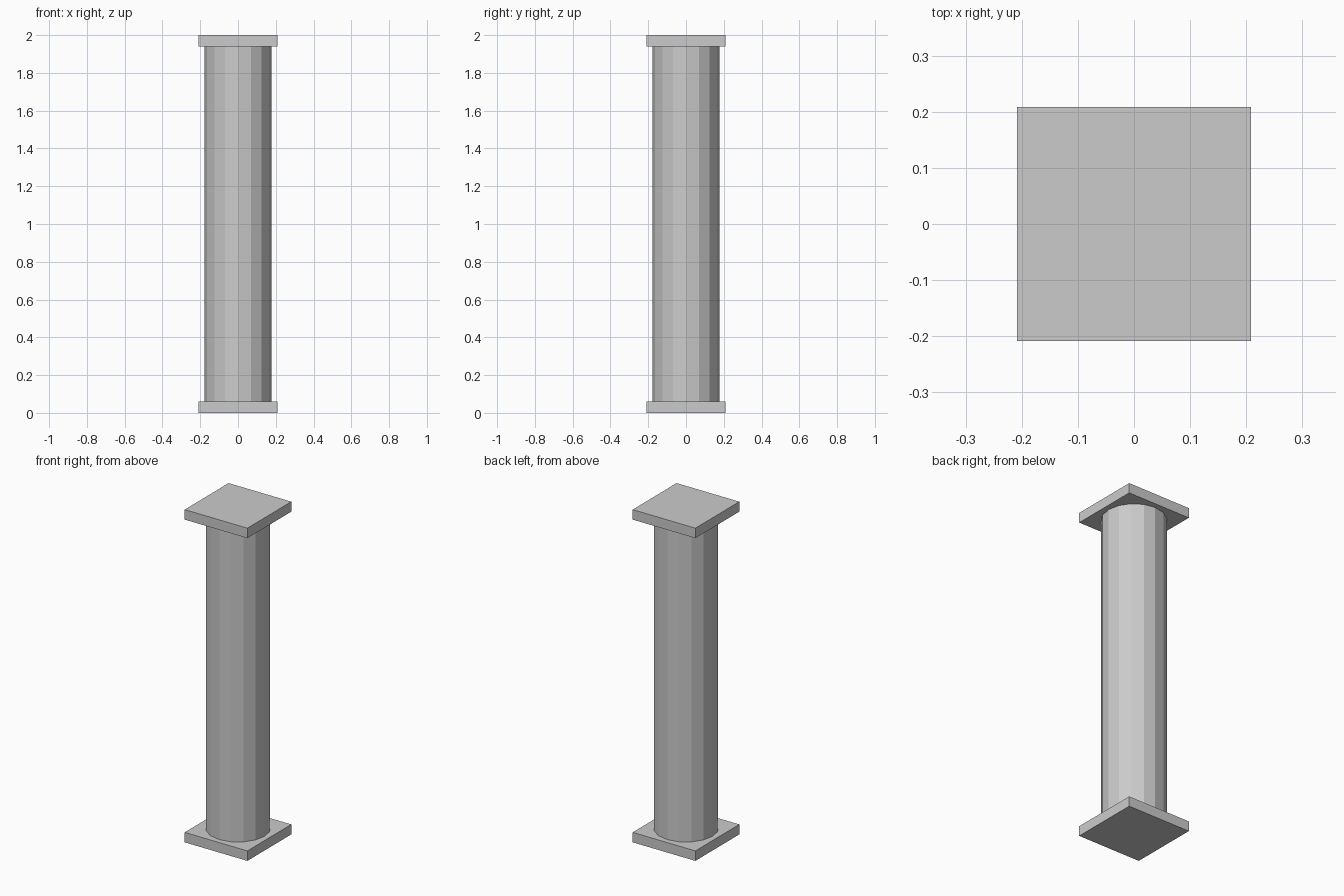
import bpy
import math

if "Cube" in bpy.data.objects:
    bpy.data.objects.remove(bpy.data.objects["Cube"])


def plate(name, z):
    """Square slab with its centre at height z."""
    bpy.ops.mesh.primitive_cube_add(size=1, location=(0, 0, z))
    ob = bpy.context.object
    ob.name = name
    ob.scale = (0.417, 0.417, 0.06)
    bpy.ops.object.transform_apply(location=False, rotation=False, scale=True)


# Square slabs at the foot and the head
plate("base_plate", 0.03)
plate("top_plate", 1.97)

# Faceted shaft between the slabs
bpy.ops.mesh.primitive_cylinder_add(vertices=16, radius=0.177, depth=1.88,
                                    location=(0, 0, 1.0))
bpy.context.object.name = "shaft"
